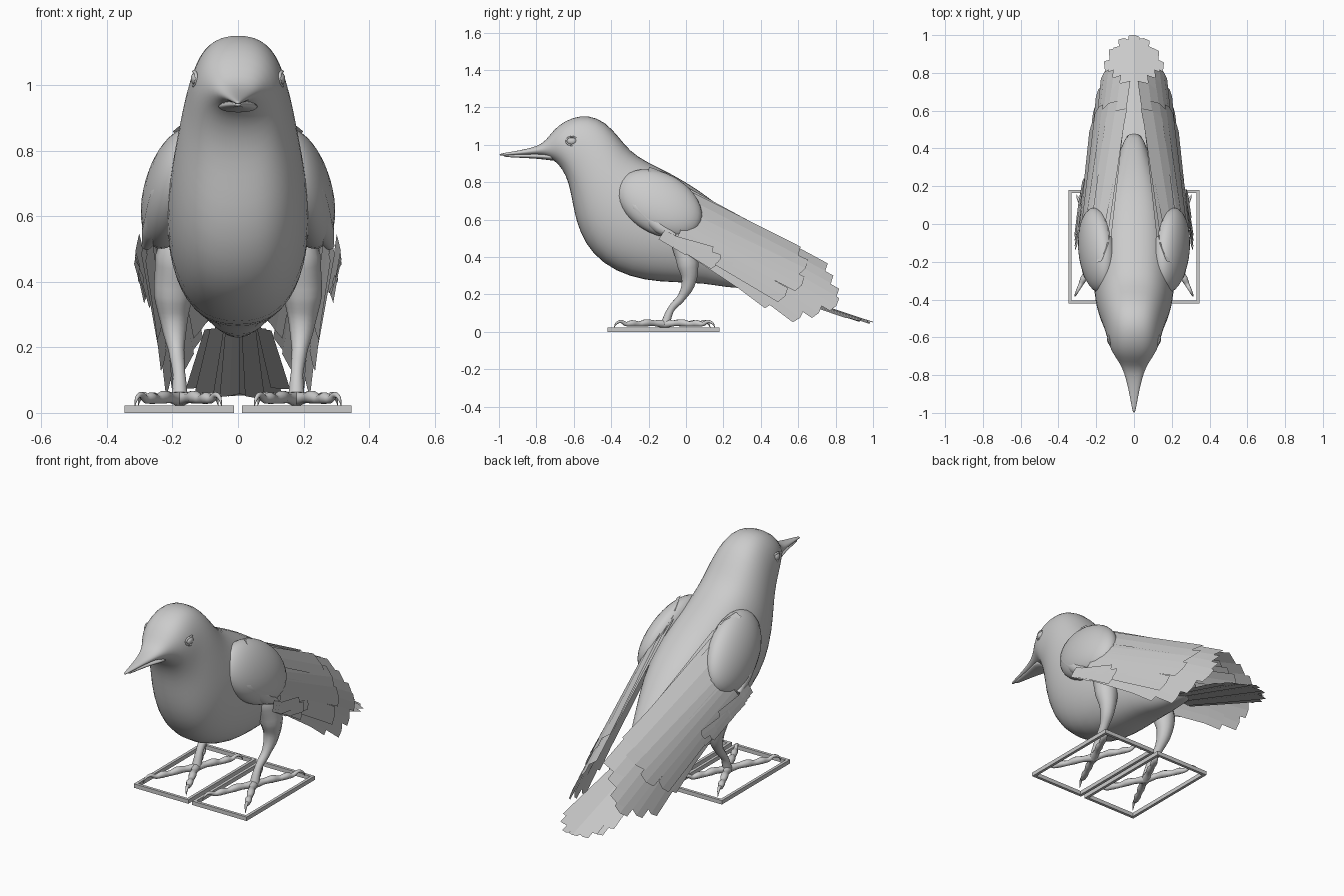
import bpy, bmesh, random
from math import sin, cos, pi, exp, copysign
from mathutils import Vector, Matrix

random.seed(4)
cube = bpy.data.objects.get("Cube")
if cube:
    bpy.data.objects.remove(cube)

grey = bpy.data.materials.new("plain grey")
grey.use_nodes = True
tone = (0.6, 0.6, 0.6, 1)
grey.diffuse_color = tone
grey.node_tree.nodes["Principled BSDF"].inputs["Base Color"].default_value = tone


def finish(name, bm, smooth=False, subdiv=0):
    me = bpy.data.meshes.new(name)
    for f in bm.faces:
        f.smooth = smooth
    bm.to_mesh(me)
    bm.free()
    me.materials.append(grey)
    ob = bpy.data.objects.new(name, me)
    bpy.context.collection.objects.link(ob)
    if subdiv:
        mod = ob.modifiers.new("smooth", "SUBSURF")
        mod.levels = mod.render_levels = subdiv
    return ob


def rounded(v):
    """Slightly squared circle coordinate."""
    return copysign(abs(v) ** 0.8, v)


def loft(name, rings, seg=24):
    """Each ring: top y, top z, bottom y, bottom z, half width."""
    bm = bmesh.new()
    loops = []
    for ty, tz, by, bz, w in rings:
        top, bot = Vector((0, ty, tz)), Vector((0, by, bz))
        mid, half = (top + bot) / 2, (top - bot) / 2
        loops.append([bm.verts.new(mid + half * sin(2 * pi * k / seg)
                                   + Vector((w * rounded(cos(2 * pi * k / seg)), 0, 0)))
                      for k in range(seg)])
    for a, b in zip(loops, loops[1:]):
        for k in range(seg):
            n = (k + 1) % seg
            bm.faces.new((a[k], a[n], b[n], b[k]))
    bm.faces.new(loops[0][::-1])
    bm.faces.new(loops[-1])
    bmesh.ops.recalc_face_normals(bm, faces=bm.faces)
    return finish(name, bm, True, 1)


def ball(name, centre, size, tilt=(0, 0, 0)):
    bm = bmesh.new()
    bmesh.ops.create_uvsphere(bm, u_segments=28, v_segments=18, radius=1)
    ob = finish(name, bm, True)
    ob.location, ob.scale, ob.rotation_euler = centre, size, tilt


def tube(name, points):
    """Tapered round tube through (x, y, z, radius) points."""
    cu = bpy.data.curves.new(name, "CURVE")
    cu.dimensions = "3D"
    cu.bevel_depth = 1
    cu.bevel_resolution = 3
    cu.resolution_u = 5
    cu.use_fill_caps = True
    sp = cu.splines.new("BEZIER")
    sp.bezier_points.add(len(points) - 1)
    for bp, (x, y, z, r) in zip(sp.bezier_points, points):
        bp.co, bp.radius = (x, y, z), r
        bp.handle_left_type = bp.handle_right_type = "AUTO"
    cu.materials.append(grey)
    ob = bpy.data.objects.new(name, cu)
    bpy.context.collection.objects.link(ob)


def feather(bm, root, tip, w0, w1, place):
    """Blade of two halves along a shaft, drawn in 2D and placed in space."""
    root, tip = Vector(root), Vector(tip)
    d = (tip - root).normalized()
    n = Vector((-d.y, d.x))
    r0, r1, r2 = root - n * w0, root, root + n * w0
    t0, t1, t2 = tip - n * w1 - d * w1 * 0.4, tip, tip + n * w1 - d * w1 * 0.2
    vs = [bm.verts.new(place(p.x, p.y)) for p in (r0, r1, r2, t0, t1, t2)]
    bm.faces.new((vs[0], vs[3], vs[4], vs[1]))
    bm.faces.new((vs[1], vs[4], vs[5], vs[2]))


def mix(a, b, t):
    return Vector(a).lerp(Vector(b), t)


# Head, upper beak and body in one skin
loft("body", [
    (-1.0, 0.950, -1.0, 0.942, 0.005), (-0.97, 0.957, -0.97, 0.943, 0.012),
    (-0.90, 0.968, -0.90, 0.946, 0.024), (-0.82, 0.985, -0.82, 0.948, 0.042),
    (-0.765, 1.007, -0.76, 0.945, 0.062), (-0.73, 1.05, -0.70, 0.915, 0.09),
    (-0.685, 1.105, -0.66, 0.87, 0.12), (-0.61, 1.148, -0.628, 0.80, 0.14),
    (-0.52, 1.162, -0.612, 0.72, 0.152), (-0.43, 1.125, -0.598, 0.64, 0.17),
    (-0.355, 1.04, -0.57, 0.53, 0.19), (-0.30, 0.97, -0.50, 0.41, 0.207),
    (-0.22, 0.915, -0.38, 0.32, 0.218), (-0.08, 0.85, -0.22, 0.27, 0.218),
    (0.07, 0.76, -0.05, 0.262, 0.2), (0.20, 0.66, 0.1, 0.258, 0.165),
    (0.32, 0.53, 0.22, 0.235, 0.115), (0.42, 0.40, 0.33, 0.232, 0.075),
    (0.50, 0.28, 0.46, 0.225, 0.04)])
loft("lower_beak", [
    (-0.69, 0.955, -0.69, 0.91, 0.07), (-0.76, 0.953, -0.76, 0.922, 0.056),
    (-0.82, 0.952, -0.82, 0.927, 0.037), (-0.90, 0.95, -0.90, 0.931, 0.021),
    (-0.98, 0.946, -0.98, 0.935, 0.008)], 16)

# Tail fan, stacked and drooping at the sides
bm = bmesh.new()
for i in range(-5, 6):
    def on_tail(x, y, i=i):
        return Vector((x, y, 0.268 - 0.33 * (y - 0.35) - 0.14 * abs(x) - 0.003 * (i % 3)))

    tip_y = 1.002 - 0.0045 * i * i - (0.02 if i % 2 else 0)
    feather(bm, (0.016 * i, 0.34), (0.026 * i, tip_y), 0.022, 0.03, on_tail)
bmesh.ops.recalc_face_normals(bm, faces=bm.faces)
finish("tail_feathers", bm)


def wing_place(s, lift):
    """Curved folded wing: nearly flat along the back, steep at the lower edge."""
    def place(y, z):
        depth = 0.89 - 0.57 * (y + 0.2) - z
        return Vector((s * (0.13 - 0.11 * y + 0.175 * (1 - exp(-depth / 0.15)) + lift), y, z))
    return place


flight_tips = [(0.745, 0.325), (0.775, 0.26), (0.805, 0.19), (0.805, 0.14),
               (0.71, 0.10), (0.61, 0.075), (0.46, 0.15), (0.33, 0.25)]
covert_tips = [(0.60, 0.41), (0.64, 0.34), (0.62, 0.25), (0.53, 0.19)]

for s, side in ((1, "left"), (-1, "right")):
    # Folded wing: flight feathers, coverts, inner feathers, short ruffled ones
    bm = bmesh.new()
    for i, tip in enumerate(flight_tips):
        feather(bm, mix((-0.15, 0.81), (-0.05, 0.50), i / 7), tip,
                0.042, 0.042, wing_place(s, -0.002 * i))
    for i, tip in enumerate(covert_tips):
        feather(bm, mix((-0.1, 0.77), (-0.04, 0.52), i / 3), tip,
                0.04, 0.046, wing_place(s, 0.010 - 0.002 * i))
    for i in range(4):
        feather(bm, mix((-0.08, 0.79), (0.02, 0.64), i / 3),
                mix((0.56, 0.42), (0.70, 0.25), i / 3),
                0.03, 0.035, wing_place(s, -0.014 - 0.008 * i))
    for i in range(9):
        start = mix((-0.13, 0.52), (0.06, 0.42), i / 8)
        reach = Vector((0.13 + random.uniform(0, 0.08), -0.07 + random.uniform(-0.03, 0.03)))
        feather(bm, start, start + reach, 0.03, 0.025,
                wing_place(s, 0.008 + 0.004 * (i % 4)))
    # Small tufts beside the shoulder blades
    for i in range(3):
        feather(bm, (-0.20 + 0.03 * i, 0.87 - 0.02 * i), (-0.10 + 0.04 * i, 0.835 - 0.03 * i),
                0.012, 0.012, wing_place(s, 0.012 - 0.012 * i))
    finish(side + "_wing_feathers", bm)

    # Shoulder and folded forearm
    ball(side + "_shoulder", (s * 0.194, -0.14, 0.685), (0.092, 0.245, 0.165),
         (-0.55, s * -0.28, 0))
    tube(side + "_forearm", [(s * 0.18, -0.35, 0.75, 0.02), (s * 0.225, -0.26, 0.67, 0.045),
                             (s * 0.258, -0.14, 0.56, 0.037), (s * 0.28, -0.06, 0.51, 0.015)])

    # Eye with its lid ring
    ball(side + "_eye", (s * 0.124, -0.61, 1.02), (0.02, 0.028, 0.022))
    rim = [(s * (0.135 - 0.008 * abs(cos(a))), -0.61 + 0.029 * cos(a), 1.02 + 0.022 * sin(a), 0.005)
           for a in (k * pi / 6 for k in range(13))]
    tube(side + "_eyelid", rim)

    # Leg
    tube(side + "_leg", [(s * 0.19, -0.04, 0.60, 0.02), (s * 0.19, -0.02, 0.48, 0.062),
                         (s * 0.197, 0.01, 0.36, 0.06), (s * 0.195, 0.015, 0.27, 0.04),
                         (s * 0.188, -0.02, 0.19, 0.024), (s * 0.18, -0.08, 0.12, 0.019),
                         (s * 0.178, -0.11, 0.045, 0.025)])

    # Four toes reaching to the corners, each with knuckles and a hooked claw
    hub = Vector((s * 0.178, -0.115, 0.042))
    for name, x, y in (("outer_front", 0.315, -0.385), ("inner_front", 0.05, -0.385),
                       ("outer_back", 0.305, 0.155), ("inner_back", 0.06, 0.13)):
        end = Vector((s * x, y, 0.042))
        pts = []
        for t, dz, r in ((0, 0, 0.023), (0.2, 0.004, 0.016), (0.36, 0.006, 0.02),
                         (0.5, 0, 0.014), (0.64, 0.003, 0.018), (0.76, 0, 0.012),
                         (0.86, 0.013, 0.009), (0.95, 0.004, 0.006), (1, -0.02, 0.001)):
            p = hub.lerp(end, t)
            pts.append((p.x, p.y, p.z + dz, r))
        tube(side + "_" + name + "_toe", pts)

    # Flat open frame under the foot
    bm = bmesh.new()
    cx, cy, hx, hy, t = s * 0.1795, -0.12, 0.1675, 0.3, 0.016
    for x, y, lx, ly in ((cx, cy - hy + t / 2, 2 * hx, t), (cx, cy + hy - t / 2, 2 * hx, t),
                         (cx - hx + t / 2, cy, t, 2 * hy - 2 * t),
                         (cx + hx - t / 2, cy, t, 2 * hy - 2 * t)):
        bmesh.ops.create_cube(bm, size=1, matrix=Matrix.Translation((x, y, 0.011))
                              @ Matrix.Diagonal((lx, ly, 0.022, 1)))
    finish(side + "_foot_frame", bm)
